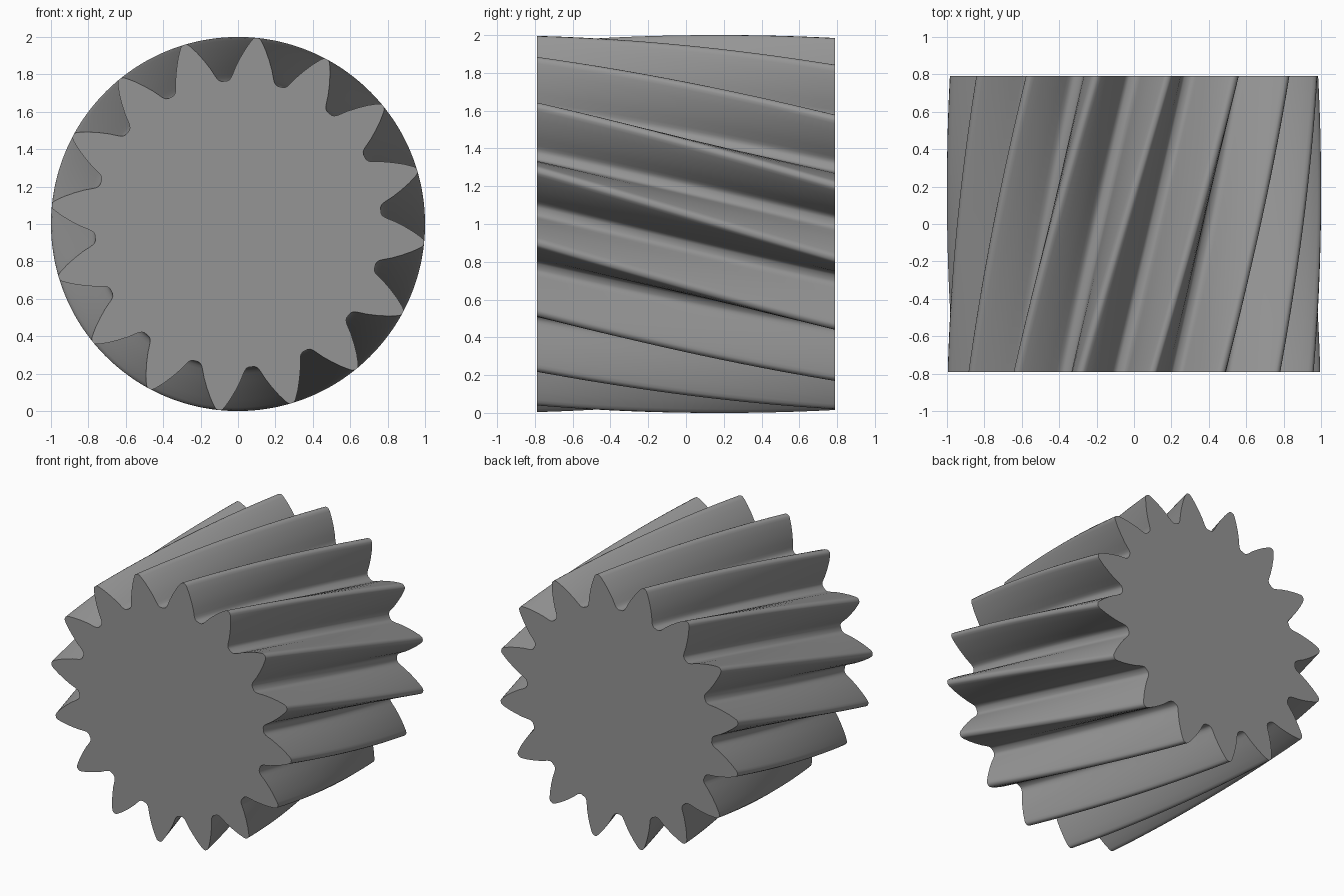
import bpy
import bmesh
from math import sin, cos, radians

cube = bpy.data.objects.get("Cube")
if cube:
    bpy.data.objects.remove(cube, do_unlink=True)

TEETH = 16
HALF_LENGTH = 0.79
TWIST = radians(27.3)
FIRST_TOOTH = radians(84.2)
SLICES = 28

# Half tooth outline from tip to root: radius, angle off the tooth centre
half_tooth = [(1.0, 0.5), (0.994, 1.1), (0.981, 1.7), (0.94, 3.25), (0.89, 5.0),
              (0.84, 6.7), (0.80, 7.9), (0.784, 8.5), (0.773, 9.2), (0.767, 10.1)]
# Angles fall around the outline, so mirror the half for the leading flank
tooth = [(r, a) for r, a in reversed(half_tooth)] + [(r, -a) for r, a in half_tooth]
outline = [(r, FIRST_TOOTH + radians(a - k * 360 / TEETH))
           for k in range(TEETH) for r, a in tooth]

# Sweep the outline along the axis while turning it into a helix
bm = bmesh.new()
rings = []
for i in range(SLICES + 1):
    t = i / SLICES
    y = HALF_LENGTH * (2 * t - 1)
    rings.append([bm.verts.new((r * cos(a - TWIST * t), y, 1 + r * sin(a - TWIST * t)))
                  for r, a in outline])
count = len(outline)
for near, far in zip(rings, rings[1:]):
    for j in range(count):
        k = (j + 1) % count
        bm.faces.new((near[j], near[k], far[k], far[j]))

# Flat end faces
bm.faces.new(rings[0])
bm.faces.new(rings[-1])
bmesh.ops.recalc_face_normals(bm, faces=bm.faces)

mesh = bpy.data.meshes.new("helical_gear")
bm.to_mesh(mesh)
bm.free()
gear = bpy.data.objects.new("helical_gear", mesh)
bpy.context.collection.objects.link(gear)

# Plain grey metal
grey = bpy.data.materials.new("plain_grey")
grey.use_nodes = True
colour = (0.3, 0.3, 0.3, 1)
grey.diffuse_color = colour
grey.node_tree.nodes["Principled BSDF"].inputs["Base Color"].default_value = colour
mesh.materials.append(grey)

# Smooth flanks, crisp end edges
bpy.ops.object.select_all(action="DESELECT")
gear.select_set(True)
bpy.context.view_layer.objects.active = gear
bpy.ops.object.shade_smooth_by_angle(angle=radians(50))
